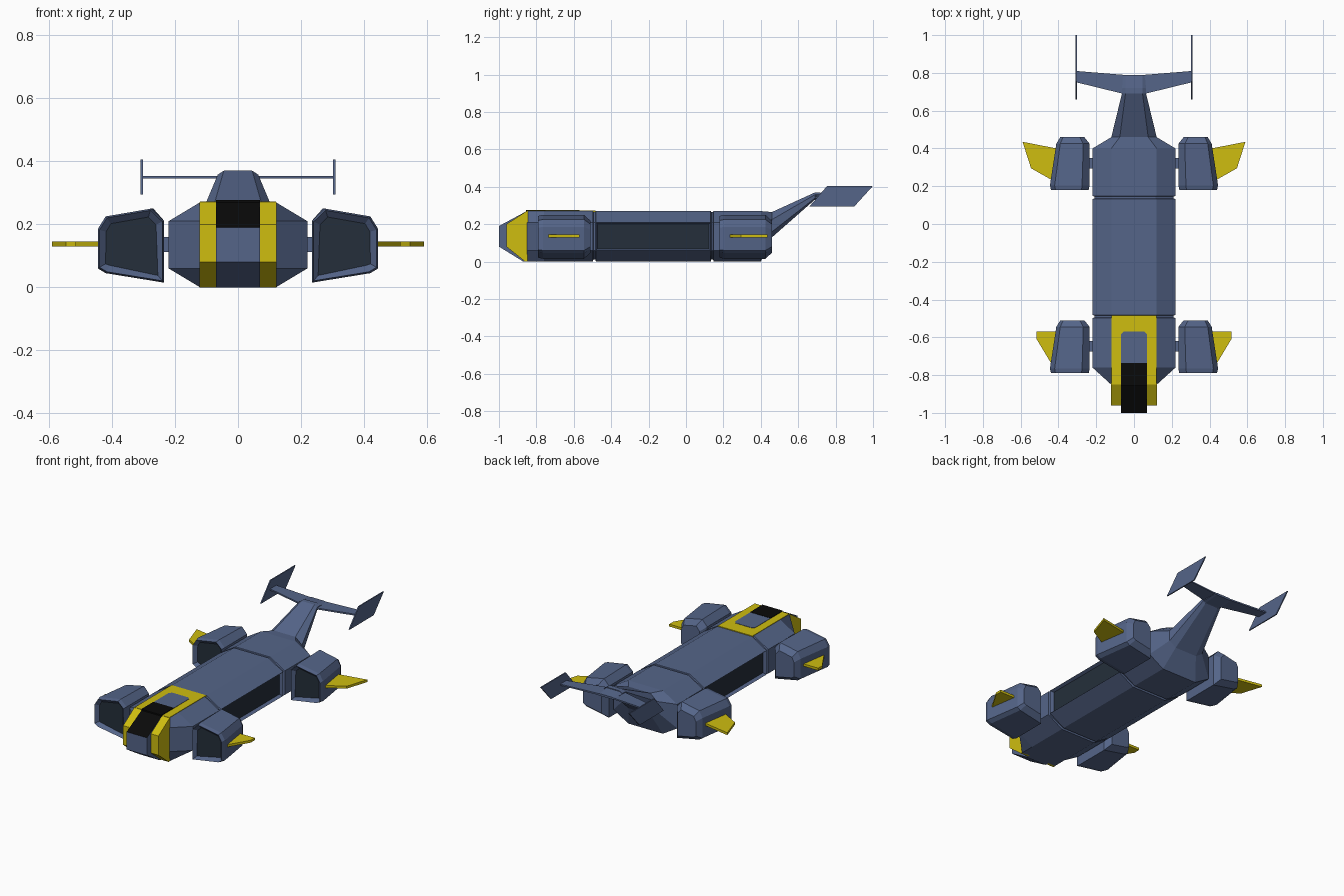
import bpy, bmesh
from mathutils import Vector

if "Cube" in bpy.data.objects:
    bpy.data.objects.remove(bpy.data.objects["Cube"])


def material(name, rgb):
    m = bpy.data.materials.new(name)
    m.use_nodes = True
    m.diffuse_color = (*rgb, 1)
    bsdf = m.node_tree.nodes["Principled BSDF"]
    bsdf.inputs["Base Color"].default_value = (*rgb, 1)
    bsdf.inputs["Roughness"].default_value = 0.7
    return m


BLUE = material("hull blue", (0.09, 0.13, 0.25))
YELLOW = material("trim yellow", (0.62, 0.51, 0.005))
DARK = material("intake dark", (0.018, 0.028, 0.043))
BLACK = material("canopy black", (0.003, 0.003, 0.003))


def finish(name, bm, mats, mirror=False):
    bmesh.ops.recalc_face_normals(bm, faces=bm.faces)
    me = bpy.data.meshes.new(name)
    bm.to_mesh(me)
    bm.free()
    ob = bpy.data.objects.new(name, me)
    bpy.context.collection.objects.link(ob)
    for m in mats:
        me.materials.append(m)
    if mirror:
        ob.modifiers.new("Mirror", 'MIRROR').use_mirror_merge = False
    return ob


def loft(rings):
    """Skin a list of equal-length rings and cap both ends."""
    bm = bmesh.new()
    loops = [[bm.verts.new(p) for p in r] for r in rings]
    n = len(loops[0])
    for a, b in zip(loops, loops[1:]):
        for i in range(n):
            j = (i + 1) % n
            bm.faces.new((a[i], a[j], b[j], b[i]))
    bm.faces.new(loops[0])
    bm.faces.new(loops[-1])
    bmesh.ops.recalc_face_normals(bm, faces=bm.faces)
    return bm


def recess(bm, faces, width, depth):
    """Inset each face, push it inwards and paint it with slot 1."""
    for f in faces:
        n = f.normal.copy()
        bmesh.ops.inset_individual(bm, faces=[f], thickness=width)
        f.material_index = 1
        bmesh.ops.translate(bm, verts=f.verts, vec=-n * depth)


def plate(name, pts, z0, z1, mat, mirror=False):
    bm = loft([[(x, y, z) for x, y in pts] for z in (z0, z1)])
    return finish(name, bm, [mat], mirror)


def side_prism(pts, x0, x1):
    return loft([[(x, y, z) for y, z in pts] for x in (x0, x1)])


# Hull: octagonal sections with two grooves, tapering to the tail boom
def octagon(y, side, flat, z0, z1, z2, z3):
    half = [(flat, z0), (side, z1), (side, z2), (flat, z3)]
    return [(x, y, z) for x, z in half] + [(-x, y, z) for x, z in reversed(half)]


def full(y, d=0.0):
    return octagon(y, 0.22 - d, 0.12 - d / 2, d, 0.06, 0.21, 0.27 - d / 3)


rings = [octagon(-0.85, 0.121, 0.12, 0, 0.06, 0.21, 0.27), full(-0.76)]
for y in (-0.49, 0.14):
    rings += [full(y - 0.008), full(y - 0.005, 0.012), full(y + 0.005, 0.012), full(y + 0.008)]
rings += [full(0.40),
          octagon(0.46, 0.12, 0.075, 0.13, 0.16, 0.225, 0.265),
          octagon(0.69, 0.064, 0.045, 0.332, 0.34, 0.358, 0.37),
          octagon(0.72, 0.062, 0.045, 0.34, 0.345, 0.358, 0.37)]
hull = loft(rings)
bays = [f for f in hull.faces if abs(f.normal.x) > 0.99 and f.calc_area() > 0.08]
recess(hull, bays, 0.012, 0.02)
finish("hull", hull, [BLUE, DARK])

# Nose: centre block with a black sloping windscreen, and yellow cheeks
nose = side_prism([(-0.84, 0), (-0.87, 0), (-1, 0.08), (-1, 0.19), (-0.85, 0.271), (-0.84, 0.271)],
                  -0.07, 0.07)
for f in nose.faces:
    if f.normal.z > 0.5:
        f.material_index = 1
finish("nose", nose, [BLUE, BLACK])
cheek = side_prism([(-0.845, 0), (-0.86, 0), (-0.96, 0.08), (-0.96, 0.20), (-0.85, 0.271), (-0.845, 0.271)],
                   0.07, 0.122)
finish("nose_cheeks", cheek, [YELLOW], True)

# Painted roof panels behind the nose
plate("roof_trim", [(-0.12, -0.85), (0.12, -0.85), (0.12, -0.485), (-0.12, -0.485)],
      0.265, 0.273, YELLOW)
plate("roof_hatch", [(-0.07, -0.75), (0.07, -0.75), (0.07, -0.585), (0.055, -0.57),
                     (-0.055, -0.57), (-0.07, -0.585)], 0.268, 0.275, BLUE)
plate("canopy_roof", [(-0.07, -0.855), (0.07, -0.855), (0.07, -0.735), (-0.07, -0.735)],
      0.269, 0.277, BLACK)

# Engine pods: chamfered boxes, narrower at the back, with a recessed intake
POD = [(0.235, 0.015), (0.42, 0.045), (0.445, 0.06), (0.445, 0.185),
       (0.42, 0.225), (0.275, 0.25), (0.235, 0.212)]


def pod_ring(y, shrink, outer):
    ring = []
    for x, z in POD:
        x = 0.235 + (x - 0.235) * outer
        ring.append((0.335 + (x - 0.335) * shrink, y, 0.133 + (z - 0.133) * shrink))
    return ring


for label, y in (("front", -0.79), ("rear", 0.18)):
    pod = loft([pod_ring(y, 0.95, 1), pod_ring(y + 0.025, 1, 1),
                pod_ring(y + 0.245, 1, 0.84), pod_ring(y + 0.28, 0.72, 0.84)])
    recess(pod, [f for f in pod.faces if f.normal.y < -0.99], 0.022, 0.02)
    finish(label + "_pods", pod, [BLUE, DARK], True)
    plate(label + "_pod_struts", [(0.20, y + 0.115), (0.25, y + 0.115), (0.25, y + 0.17), (0.20, y + 0.17)],
          0.112, 0.16, BLUE, True)

# Winglets on the pods
plate("front_winglets", [(0.39, -0.57), (0.515, -0.57), (0.515, -0.61), (0.44, -0.735), (0.39, -0.735)],
      0.13, 0.145, YELLOW, True)
plate("rear_winglets", [(0.39, 0.40), (0.41, 0.40), (0.59, 0.435), (0.545, 0.295), (0.43, 0.23), (0.39, 0.23)],
      0.13, 0.145, YELLOW, True)

# Tail: horizontal plane, raised centre block and swept end fins
plate("tail_plane", [(-0.305, 0.75), (-0.06, 0.69), (0.06, 0.69), (0.305, 0.75),
                     (0.305, 0.81), (0.06, 0.79), (-0.06, 0.79), (-0.305, 0.81)],
      0.345, 0.354, BLUE)
block = loft([octagon(0.69, 0.064, 0.045, 0.333, 0.34, 0.358, 0.37),
              octagon(0.79, 0.06, 0.045, 0.343, 0.345, 0.352, 0.356)])
finish("tail_block", block, [BLUE])
fin = side_prism([(0.66, 0.295), (0.90, 0.295), (1, 0.405), (0.755, 0.405)], 0.302, 0.309)
finish("tail_fins", fin, [BLUE], True)
